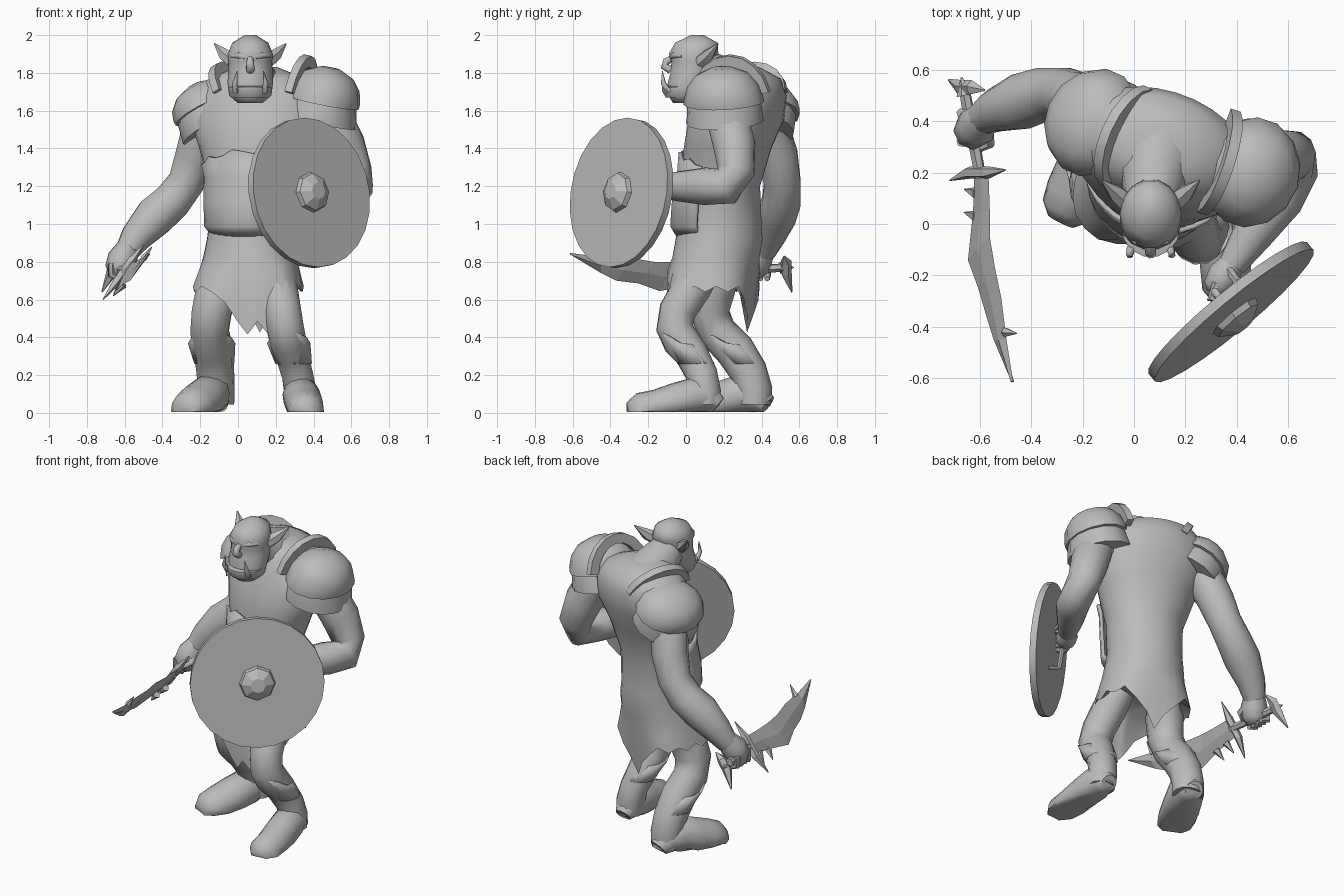
import bpy, math
from math import sin, cos, pi, radians
from mathutils import Vector as V, Matrix

grey = bpy.data.materials.new("stone_grey")
grey.diffuse_color = (0.5, 0.5, 0.5, 1)
YAW = Matrix.Rotation(radians(-17), 3, 'Z')


def build(name, verts, faces, smooth=50):
    me = bpy.data.meshes.new(name)
    me.from_pydata([tuple(v) for v in verts], [], faces)
    me.materials.append(grey)
    ob = bpy.data.objects.new(name, me)
    bpy.context.collection.objects.link(ob)
    bpy.ops.object.select_all(action='DESELECT')
    ob.select_set(True)
    bpy.context.view_layer.objects.active = ob
    bpy.ops.object.mode_set(mode='EDIT')
    bpy.ops.mesh.select_all(action='SELECT')
    bpy.ops.mesh.normals_make_consistent(inside=False)
    bpy.ops.object.mode_set(mode='OBJECT')
    if smooth:
        bpy.ops.object.shade_smooth_by_angle(angle=radians(smooth))
    return ob


def loft(name, rings, closed=True, caps=True, smooth=50):
    n = len(rings[0])
    faces = []
    for r in range(len(rings) - 1):
        for i in range(n if closed else n - 1):
            j = (i + 1) % n
            faces.append((r*n + i, r*n + j, r*n + n + j, r*n + n + i))
    if caps and closed:
        faces += [tuple(range(n)), tuple(range((len(rings)-1)*n, len(rings)*n))]
    return build(name, [p for r in rings for p in r], faces, smooth)


def tube(name, pts, sides=10, smooth=60):
    """Tapered tube along (x, y, z, radius) points, flattened at the ground."""
    P = [V(p[:3]) for p in pts]
    rings, u = [], None
    for k, p in enumerate(P):
        t = (P[min(k+1, len(P)-1)] - P[max(k-1, 0)]).normalized()
        if u is None:
            u = t.orthogonal()
        u = (u - t * u.dot(t)).normalized()
        w = t.cross(u)
        ring = [p + pts[k][3]*(u*cos(2*pi*i/sides) + w*sin(2*pi*i/sides)) for i in range(sides)]
        rings.append([V((q.x, q.y, max(q.z, 0.005))) for q in ring])
    return loft(name, rings, smooth=smooth)


def ellipse(cx, cy, z, rx, ry, n=28, rot=YAW, a0=0, a1=2*pi, full=True, p=2):
    """Ring at height z; p above 2 makes it boxier."""
    pts = []
    for i in range(n):
        a = a0 + (a1 - a0)*i/(n if full else n - 1)
        f = (abs(cos(a))**p + abs(sin(a))**p) ** (-1/p)
        pts.append(V((cx, cy, z)) + rot @ V((rx*f*cos(a), ry*f*sin(a), 0)))
    return pts


def solid(ob, t):
    m = ob.modifiers.new("thickness", 'SOLIDIFY')
    m.thickness, m.offset = t, 0


# torso running down into a ragged tunic hem, with long points in front and behind
hem = ellipse(.055, .13, .655, .285, .25, p=2.7)
drop = {20: .07, 21: .17, 22: .24, 23: .17, 24: .23, 25: .04, 5: .06, 6: .13, 7: .23, 8: .13, 9: .06}
for i, p in enumerate(hem):
    d = drop.get(i, .015 if i % 2 else -.015)
    if d > .05:
        p.x += (.07 - p.x) * d
        p.y += (.12 - p.y) * d * .8
    p.z -= d
loft("torso", [ellipse(.06, .13, .73, .2, .16), hem, ellipse(.06, .145, .75, .265, .235, p=2.4)] + [ellipse(*s) for s in (
    (.065, .16, .83, .25, .23), (.07, .175, .92, .235, .23), (.07, .18, 1.0, .225, .22),
    (.08, .19, 1.2, .235, .20), (.09, .22, 1.4, .30, .225), (.1, .265, 1.55, .365, .24),
    (.1, .30, 1.68, .35, .22), (.1, .305, 1.77, .26, .19), (.1, .28, 1.83, .11, .11))], smooth=75)

# belly plate
rows = [(.07, .165, .94, .2, .21), (.07, .165, .99, .24, .24), (.075, .175, 1.12, .25, .24),
        (.085, .19, 1.25, .26, .226), (.09, .2, 1.35, .28, .224)]
plate = [ellipse(*r, n=15, a0=radians(190), a1=radians(350), full=False) for r in rows]
for i, p in enumerate(plate[-1]):
    p.z += .035 - .012*abs(i - 7) + (.02 if i % 3 == 0 else 0)
solid(loft("belly_plate", plate, closed=False), .02)

# neck and head
tube("neck", [(.1, .3, 1.68, .17), (.08, .2, 1.75, .14), (.065, .09, 1.82, .105)])
I3 = Matrix.Identity(3)
loft("head", [ellipse(.065, cy, z, rx, ry, 14, I3) for cy, z, rx, ry in (
    (-.01, 1.64, .065, .06), (0, 1.68, .112, .095), (.01, 1.745, .12, .11), (.035, 1.80, .118, .12),
    (.035, 1.86, .115, .115), (.04, 1.90, .12, .135), (.055, 1.96, .095, .115), (.06, 2.0, .03, .035))], smooth=60)
loft("lower_lip", [ellipse(.065, -.01, z, r, r + .005, 14, I3)
                   for z, r in ((1.67, .095), (1.705, .115), (1.725, .115), (1.73, .09))])
tube("nose", [(.065, -.06, 1.885, .015), (.065, -.105, 1.86, .02), (.065, -.115, 1.835, .022), (.065, -.08, 1.815, .022)], 8)
for s, side in ((1, "left"), (-1, "right")):
    h = lambda x, y, z, r: (.065 + s*x, y, z, r)
    tube(side + "_ear", [h(.09, .08, 1.86, .04), h(.135, .12, 1.895, .035), h(.19, .17, 1.955, .003)], 6, 30)
    tube(side + "_tusk", [h(.075, -.09, 1.70, .018), h(.082, -.12, 1.745, .014), h(.07, -.125, 1.81, .002)], 6)
    tube(side + "_brow", [h(.01, -.075, 1.882, .014), h(.06, -.065, 1.892, .018), h(.1, -.02, 1.89, .01)], 6)


# shoulder armour: dome, lower band and raised collar
def pauldron(side, c, yaw, roll, k, collar, rise, low):
    m = Matrix.Rotation(radians(yaw), 3, 'Z') @ Matrix.Rotation(radians(roll), 3, 'Y')
    ring = lambda h, rx, ry: [V(c) + m @ V((rx*cos(2*pi*i/14), ry*sin(2*pi*i/14), h*k)) for i in range(14)]
    loft(side + "_pauldron_band", [ring(low, .20, .205), ring(-.03, .18, .2), ring(.05, .16, .17)])
    loft(side + "_pauldron_dome", [ring(-.01, .187, .217), ring(.02, .19, .212), ring(.09, .175, .19),
                                   ring(.15, .13, .145), ring(.19, .05, .06)])
    arc = []
    for i in range(9):
        a = radians(10 + 20*i)
        arc.append([V(c) + m @ V((collar + dx, (.215 + dr)*cos(a), -.02 + (rise + dr)*sin(a)))
                    for dx, dr in ((-.03, 0), (.012, 0), (.012, -.06), (-.03, -.06))])
    loft(side + "_pauldron_collar", arc, smooth=30)


pauldron("left", (.455, .2, 1.65), -18, 12, .95, -.13, .24, -.12)
pauldron("right", (-.16, .395, 1.61), 156, 29, .75, -.16, .2, -.15)

# arms
tube("left_arm", [(.38, .22, 1.66, .1), (.49, .22, 1.56, .115), (.56, .255, 1.42, .115), (.61, .265, 1.28, .1),
                  (.62, .22, 1.2, .1), (.56, .1, 1.2, .1), (.46, -.04, 1.2, .08), (.38, -.16, 1.2, .055)], 12)
tube("right_arm", [(-.12, .4, 1.64, .11), (-.18, .43, 1.52, .115), (-.225, .485, 1.36, .11), (-.275, .51, 1.22, .1),
                   (-.35, .505, 1.12, .105), (-.44, .475, 1.04, .11), (-.54, .44, .93, .085), (-.59, .41, .85, .065)], 12)

# hands with curled fingers
tube("left_palm", [(.39, -.14, 1.2, .045), (.35, -.2, 1.2, .065), (.32, -.25, 1.2, .055), (.31, -.27, 1.2, .03)], 8)
tube("right_palm", [(-.58, .42, .88, .06), (-.61, .38, .82, .08), (-.63, .36, .76, .075), (-.64, .35, .72, .045)], 8)
for i in range(4):
    z, y = 1.245 - .03*i, .43 - .037*i
    tube("left_finger", [(.32, -.23, z, .018), (.3, -.29, z, .018), (.35, -.3, z, .014)], 6)
    tube("right_finger", [(-.67, y, .79, .02), (-.67, y, .73, .02), (-.62, y, .71, .015)], 6)
tube("left_thumb", [(.37, -.18, 1.24, .02), (.4, -.22, 1.27, .018), (.39, -.26, 1.26, .01)], 6)
tube("right_thumb", [(-.57, .37, .82, .024), (-.56, .31, .79, .02), (-.6, .29, .76, .012)], 6)

# legs
tube("left_leg", [(.19, .1, .76, .09), (.21, .035, .67, .105), (.235, -.045, .54, .1), (.25, -.06, .45, .1),
                  (.265, -.025, .38, .1), (.285, .03, .31, .09), (.315, .085, .2, .085), (.33, .1, .11, .088), (.335, .1, .04, .08)], 12)
tube("right_leg", [(-.07, .2, .76, .09), (-.11, .15, .66, .115), (-.14, .125, .53, .108), (-.15, .165, .43, .103),
                   (-.13, .26, .33, .105), (-.12, .33, .22, .1), (-.115, .36, .12, .098), (-.11, .36, .04, .09)], 12)

# feet
tube("left_foot", [(.335, .17, .04, .05), (.333, .12, .08, .08), (.335, .05, .09, .1), (.345, -.05, .06, .1),
                   (.355, -.15, .025, .1), (.36, -.25, .01, .095), (.365, -.31, .005, .05)], 14)
tube("right_foot", [(-.105, .43, .04, .055), (-.12, .38, .08, .085), (-.145, .31, .1, .11), (-.19, .21, .06, .115),
                    (-.23, .12, .025, .115), (-.265, .05, .01, .1), (-.285, .01, .005, .055)], 14)


# boot cuffs, pointed over the knee
def cuff(name, lo, hi, r):
    rings = []
    for (x, y, z), rad, peak in ((lo, r*.92, 0), (hi, r*1.1, .06)):
        rings.append([V((x + rad*cos(a), y + rad*sin(a), z - peak*sin(a) * (1 if sin(a) < 0 else .3)))
                      for a in (2*pi*i/12 for i in range(12))])
    solid(loft(name, rings, caps=False, smooth=40), .01)


cuff("left_boot_cuff", (.295, .055, .26), (.268, -.025, .37), .1)
cuff("right_boot_cuff", (-.125, .31, .26), (-.14, .215, .37), .11)

# shield: disc, boss and grip
n = V((.63, -.76, .15)).normalized()
right = V((0, 0, 1)).cross(n).normalized()
up = n.cross(right)
C = V((.38, -.345, 1.165))
disc = lambda r, d, s: [C + n*d + r*(right*cos(2*pi*i/s) + up*sin(2*pi*i/s)) for i in range(s)]
loft("shield", [disc(.4, -.025, 24), disc(.4, .015, 24)], smooth=20)
loft("shield_boss", [disc(.11, .01, 8), disc(.1, .04, 8), disc(.045, .075, 8)], smooth=0)
ends = [C - n*.03 + up*s for s in (.12, -.12)]
tube("shield_grip", [(*ends[0], .015), (*(ends[0] - n*.06), .015), (*(ends[1] - n*.06), .015), (*ends[1], .015)], 6)

# sword blade: jagged flat strip with thin edges
low = [(-.62, .19, .70), (-.625, .05, .68), (-.645, -.14, .645), (-.605, -.25, .685), (-.57, -.37, .70), (-.545, -.45, .74), (-.475, -.615, .84)]
high = [(-.565, .19, .80), (-.56, .05, .795), (-.56, -.05, .80), (-.54, -.17, .80), (-.515, -.29, .82), (-.495, -.45, .825), (-.47, -.61, .845)]
side = V((.85, 0, -.5)) * .008
blade = [[V(a), (V(a) + V(b))/2 + side, V(b), (V(a) + V(b))/2 - side] for a, b in zip(low, high)]
loft("blade", blade, smooth=0)

# sword grip, guard, pommel and spikes
tube("sword_grip", [(-.595, .18, .75, .022), (-.63, .36, .76, .025), (-.66, .53, .77, .022)], 6, 0)
tube("guard", [(-.5, .21, .89, .003), (-.57, .2, .8, .025), (-.64, .2, .7, .025), (-.715, .17, .60, .003)], 5, 0)
tube("pommel", [(-.58, .52, .83, .004), (-.63, .53, .80, .03), (-.67, .53, .74, .03), (-.72, .56, .64, .004)], 5, 0)
tube("pommel_spike", [(-.655, .5, .77, .035), (-.67, .57, .77, .003)], 5, 0)
for x, y, z in ((-.61, .12, .69), (-.61, .03, .68)):
    tube("blade_spike", [(x, y, z, .025), (x - .05, y + .015, z - .06, .002)], 5, 0)
tube("tip_spike", [(-.50, -.42, .815, .02), (-.455, -.425, .88, .002)], 5, 0)
